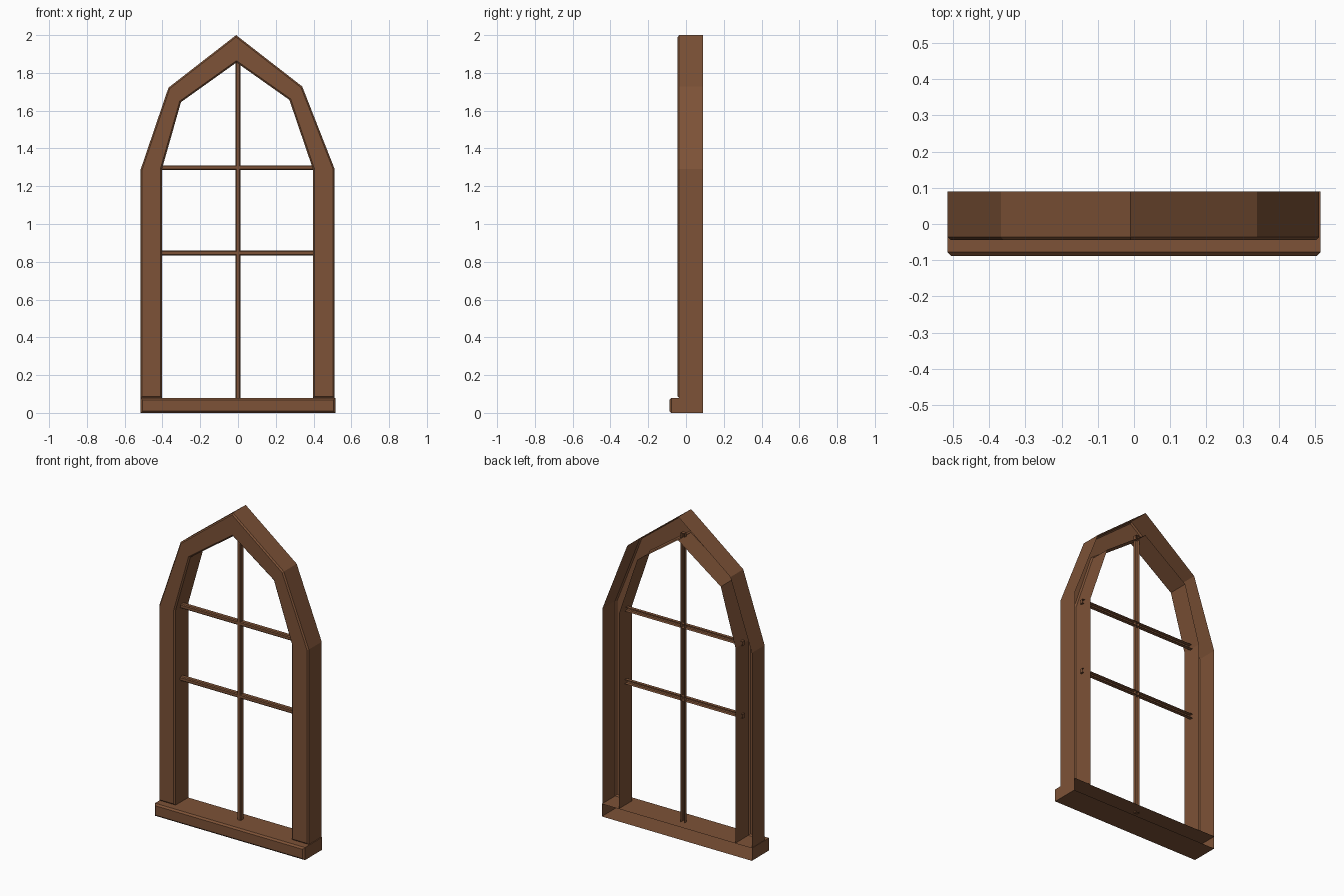
import bpy, bmesh

if "Cube" in bpy.data.objects:
    bpy.data.objects.remove(bpy.data.objects["Cube"])

wood = bpy.data.materials.new("brown wood")
wood.diffuse_color = (0.205, 0.085, 0.038, 1)
wood.use_nodes = True
wood.node_tree.nodes["Principled BSDF"].inputs["Base Color"].default_value = wood.diffuse_color


def shell(name, outline, front, back, bevel):
    """Open-backed moulding: front outline (counter-clockwise x,z), side walls, bevelled front rim."""
    bm = bmesh.new()
    rim = [bm.verts.new((x, front + bevel, z)) for x, z in outline]
    rear = [bm.verts.new((x, back, z)) for x, z in outline]
    face = bm.faces.new(rim)
    n = len(rim)
    for i in range(n):
        j = (i + 1) % n
        bm.faces.new((rim[j], rim[i], rear[i], rear[j]))
    bm.normal_update()
    bmesh.ops.inset_region(bm, faces=[face], thickness=bevel, depth=bevel,
                           use_boundary=True, use_even_offset=True)
    me = bpy.data.meshes.new(name)
    bm.to_mesh(me)
    bm.free()
    me.materials.append(wood)
    ob = bpy.data.objects.new(name, me)
    bpy.context.collection.objects.link(ob)
    return ob


def rect(x0, x1, z0, z1):
    return [(x0, z0), (x1, z0), (x1, z1), (x0, z1)]


# pointed arch frame with two jambs, hollow at the back
outer = [(0.512, 0.08), (0.512, 1.29), (0.34, 1.728), (-0.01, 2.0),
         (-0.368, 1.722), (-0.515, 1.29), (-0.515, 0.08)]
inner = [(-0.403, 0.08), (-0.403, 1.29), (-0.302, 1.645), (-0.008, 1.855),
         (0.272, 1.657), (0.397, 1.29), (0.397, 0.08)]
shell("arched_frame", outer + inner, -0.044, 0.09, 0.008)

# sill
shell("sill", rect(-0.515, 0.515, 0, 0.078), -0.088, 0.09, 0.01)

# glazing bars
shell("vertical_bar", rect(-0.013, 0.013, 0.07, 1.875), 0.008, 0.035, 0.005)
for i, z in enumerate((0.847, 1.298)):
    shell(f"horizontal_bar_{i + 1}", rect(-0.413, 0.408, z - 0.013, z + 0.013),
          0.008, 0.035, 0.005)
